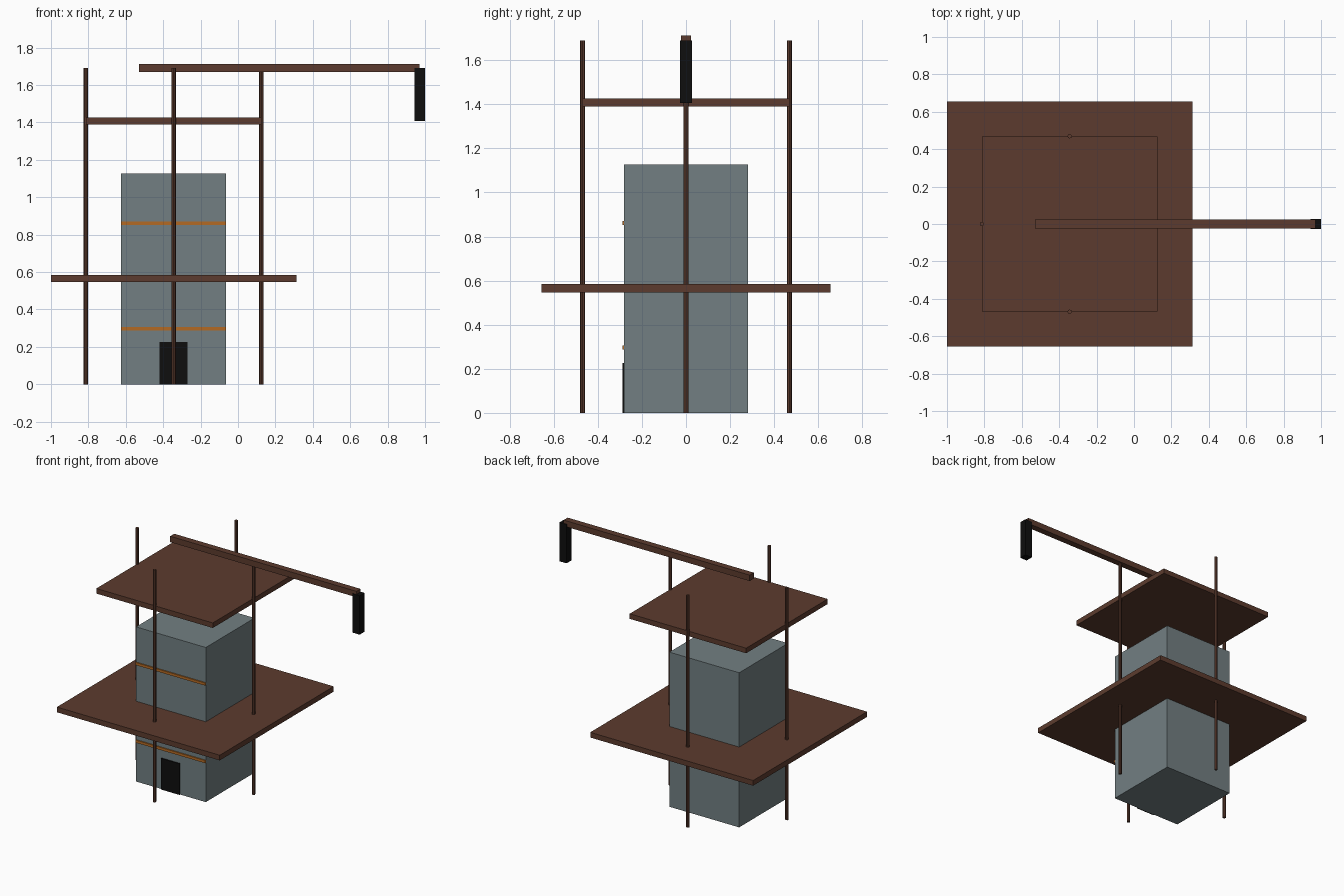
import bpy
import math

cube = bpy.data.objects.get("Cube")
if cube:
    bpy.data.objects.remove(cube, do_unlink=True)


def material(name, rgb):
    linear = [((c / 255 + 0.055) / 1.055) ** 2.4 for c in rgb]
    mat = bpy.data.materials.new(name)
    mat.use_nodes = True
    mat.diffuse_color = (*linear, 1)
    bsdf = next(n for n in mat.node_tree.nodes if n.type == "BSDF_PRINCIPLED")
    bsdf.inputs["Base Color"].default_value = (*linear, 1)
    bsdf.inputs["Roughness"].default_value = 0.9
    return mat


stone = material("grey stone", (114, 127, 130))
wood = material("brown wood", (92, 59, 46))
orange = material("orange trim", (180, 106, 36))
black = material("black", (14, 14, 14))


def box(name, x, y, z, mat):
    """Box spanning the given (low, high) ranges."""
    spans = (x, y, z)
    bpy.ops.mesh.primitive_cube_add(size=1, location=[(a + b) / 2 for a, b in spans])
    obj = bpy.context.object
    obj.name = name
    obj.scale = [b - a for a, b in spans]
    bpy.ops.object.transform_apply(location=False, rotation=False, scale=True)
    obj.data.materials.append(mat)
    return obj


def around(half, centre=0):
    return (centre - half, centre + half)


CX = -0.344      # tower axis
HALF = 0.281     # tower half width
REACH = 0.469    # pole distance from the axis

# Tower body
box("tower", around(HALF, CX), around(HALF), (0, 1.126), stone)

# Square platforms
box("lower_platform", around(0.656, CX), around(0.656), (0.547, 0.585), wood)
box("upper_platform", around(REACH, CX), around(REACH), (1.39, 1.427), wood)

# Front door and trim bands
front = (-HALF - 0.008, -HALF)
box("door", around(0.075, CX), front, (0, 0.227), black)
for name, z in (("lower_band", 0.296), ("upper_band", 0.861)):
    box(name, around(HALF, CX), front, around(0.0095, z), orange)

# Four poles, one at the middle of each side
for i, side in enumerate(("left", "back", "right", "front")):
    a = i * math.pi / 2
    bpy.ops.mesh.primitive_cylinder_add(
        vertices=8, radius=0.0118, depth=1.69,
        location=(CX + REACH * math.cos(a), REACH * math.sin(a), 0.845))
    pole = bpy.context.object
    pole.name = side + "_pole"
    pole.data.materials.append(wood)

# Crane beam with hanging weight
box("crane_beam", (-0.53, 0.97), around(0.0235), (1.67, 1.713), wood)
box("hanging_weight", (0.943, 1.0), around(0.028), (1.407, 1.69), black)
